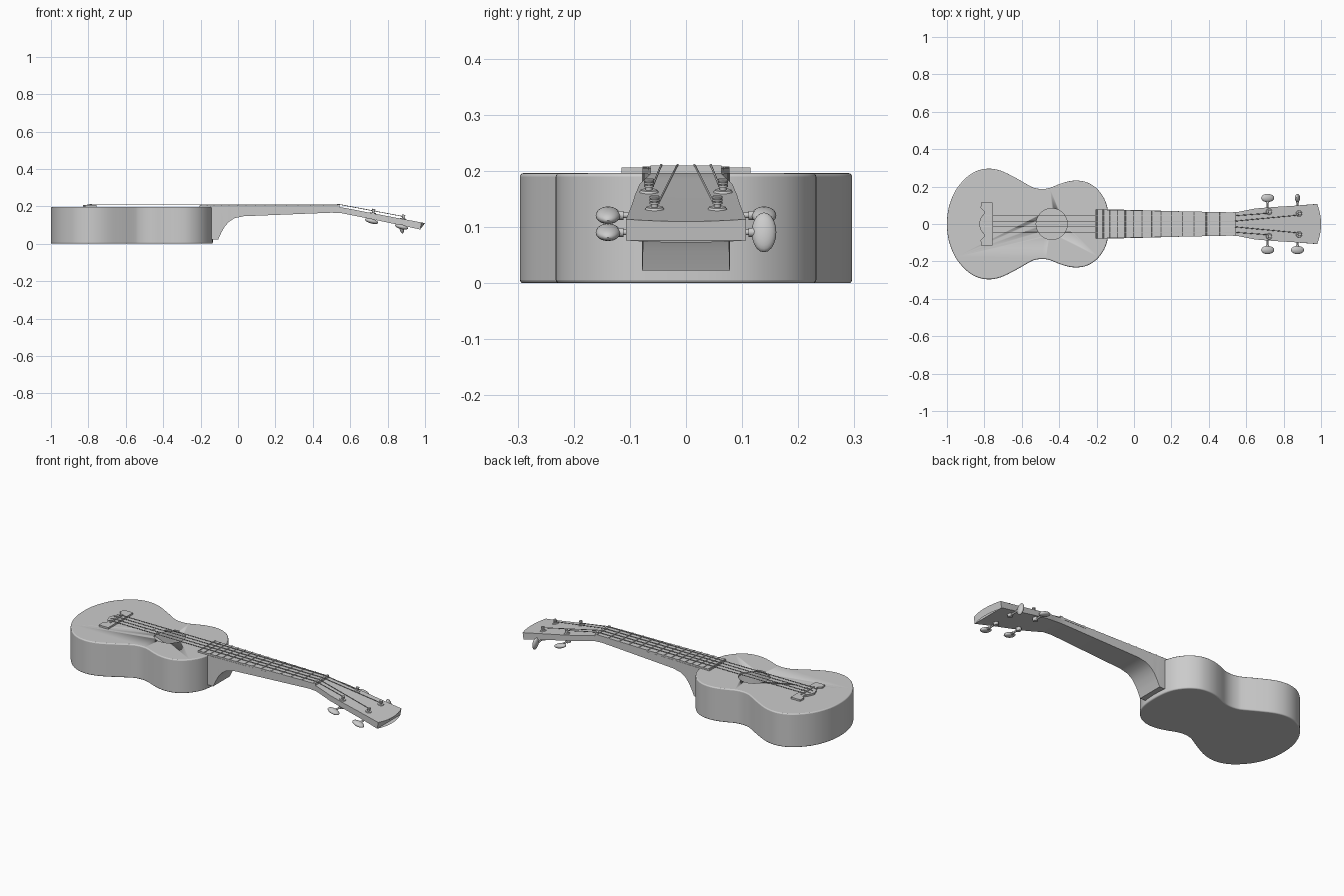
import bpy, bmesh, math
from mathutils import Vector, Matrix

if "Cube" in bpy.data.objects:
    bpy.data.objects.remove(bpy.data.objects["Cube"])


def finish(name, bm, angle=35):
    bmesh.ops.recalc_face_normals(bm, faces=bm.faces)
    me = bpy.data.meshes.new(name)
    bm.to_mesh(me)
    bm.free()
    ob = bpy.data.objects.new(name, me)
    bpy.context.collection.objects.link(ob)
    bpy.ops.object.select_all(action='DESELECT')
    ob.select_set(True)
    bpy.context.view_layer.objects.active = ob
    bpy.ops.object.shade_smooth_by_angle(angle=math.radians(angle))
    return ob


def prism(name, pts, z0, z1):
    bm = bmesh.new()
    lo = [bm.verts.new((x, y, z0)) for x, y in pts]
    hi = [bm.verts.new((x, y, z1)) for x, y in pts]
    bm.faces.new(lo)
    bm.faces.new(hi)
    n = len(pts)
    for i in range(n):
        j = (i + 1) % n
        bm.faces.new((lo[i], lo[j], hi[j], hi[i]))
    return finish(name, bm)


def rod(bm, a, b, r1, r2=None, seg=16):
    a, b = Vector(a), Vector(b)
    d = b - a
    m = Matrix.Translation((a + b) / 2) @ d.to_track_quat('Z', 'Y').to_matrix().to_4x4()
    bmesh.ops.create_cone(bm, cap_ends=True, segments=seg, radius1=r1,
                          radius2=r1 if r2 is None else r2, depth=d.length, matrix=m)


def smooth_loop(pts, sub):
    out, n = [], len(pts)
    for i in range(n):
        a, b, c, d = [Vector(pts[(i + k) % n]) for k in (-1, 0, 1, 2)]
        for s in range(sub):
            t = s / sub
            p = 0.5 * (2 * b + (c - a) * t + (2 * a - 5 * b + 4 * c - d) * t * t
                       + (3 * b - a - 3 * c + d) * t ** 3)
            out.append((p.x, p.y))
    return out


# Hollow figure-eight body with sound hole
half = [(-.99, .09), (-.955, .178), (-.9, .245), (-.845, .282), (-.78, .296), (-.71, .284),
        (-.63, .245), (-.56, .205), (-.53, .192), (-.49, .187), (-.45, .193), (-.4, .213),
        (-.35, .228), (-.3, .232), (-.25, .222), (-.2, .19), (-.16, .137), (-.141, .08)]
outline = smooth_loop([(-1, 0)] + half + [(-.135, 0)] + [(x, -y) for x, y in half[::-1]], 4)
body = prism("body", outline, 0.0, .196)
bev = body.modifiers.new("edge", 'BEVEL')
bev.width, bev.segments, bev.limit_method = .006, 3, 'ANGLE'
bev.angle_limit = math.radians(50)
inner = []
for i, (x, y) in enumerate(outline):
    t = Vector(outline[(i + 1) % len(outline)]) - Vector(outline[i - 1])
    t.normalize()
    inner.append((x + t.y * -.012 if t.y < 0 else x - t.y * .012, y + t.x * .012))
# keep the inset on the inner side whatever the winding
area = sum(a[0] * b[1] - b[0] * a[1] for a, b in zip(outline, outline[1:] + outline[:1]))
sgn = 1 if area > 0 else -1
inner = []
for i, (x, y) in enumerate(outline):
    t = (Vector(outline[(i + 1) % len(outline)]) - Vector(outline[i - 1])).normalized()
    inner.append((x - t.y * .012 * sgn, y + t.x * .012 * sgn))
cavity = prism("cavity_cutter", inner, .012, .184)
hole = prism("sound_hole_cutter", [(-.44 + .083 * math.cos(a * math.tau / 48),
                                    .083 * math.sin(a * math.tau / 48)) for a in range(48)], .1, .25)
for cut in (cavity, hole):
    mod = body.modifiers.new("cut", 'BOOLEAN')
    mod.operation, mod.object, mod.solver = 'DIFFERENCE', cut, 'EXACT'
    cut.hide_render = True
    cut.hide_set(True)

# Neck, heel and tilted headstock: sections of x, half width, top, bottom
sections = [(-.15, .078, .196, .023), (-.106, .078, .196, .023), (-.09, .077, .196, .058),
            (-.072, .077, .196, .09), (-.05, .076, .196, .116), (-.02, .075, .196, .136),
            (.03, .074, .196, .147), (.5, .061, .196, .166), (.55, .063, .195, .164),
            (.6, .073, .186, .154), (.65, .083, .176, .144), (.75, .091, .157, .124),
            (.85, .097, .138, .103), (1.0, .107, .11, .071)]
bm = bmesh.new()
N = 8
rings = []
for k, (x, w, zt, zb) in enumerate(sections):
    last = k == len(sections) - 1
    ring = []
    for top in (True, False):
        for i in range(N + 1):
            u = -1 + 2 * i / N
            u = u if top else -u
            dx = -.02 * u * u - (0 if top else .006) if last else 0
            ring.append(bm.verts.new((x + dx, u * w, (zt if top else zb) - dx * .2)))
    rings.append(ring)
M = 2 * N + 2
for a, b in zip(rings, rings[1:]):
    for i in range(M):
        j = (i + 1) % M
        bm.faces.new((a[i], a[j], b[j], b[i]))
bm.faces.new(rings[0])
bm.faces.new(rings[-1])
finish("neck_and_headstock", bm)

# Fingerboard, nut and frets
NUT, SCALE = .53, 1.315


def board_w(x):
    return .062 + (NUT - x) * .021


prism("fingerboard", [(-.205, -board_w(-.205)), (NUT, -.062), (NUT, .062),
                      (-.205, board_w(-.205))], .194, .205)
prism("nut", [(NUT, -.063), (.543, -.063), (.543, .063), (NUT, .063)], .19, .2095)
bm = bmesh.new()
for n in range(1, 15):
    x = NUT - SCALE * (1 - 2 ** (-n / 12))
    rod(bm, (x, -board_w(x), .205), (x, board_w(x), .205), .003, seg=8)
finish("frets", bm)

# Bridge and saddle
edge = [(-.818, .115), (-.82, .085), (-.803, .07), (-.803, .055), (-.82, .03), (-.83, 0)]
prism("bridge", [(-.757, -.115), (-.757, .115)] + edge
      + [(x, -y) for x, y in edge[-2::-1]], .194, .206)
prism("saddle", [(-.789, -.06), (-.78, -.06), (-.78, .06), (-.789, .06)], .2, .2095)

# Tuners: post, flange, gear shaft and oval button
tilt = Vector((.19, 0, 1)).normalized()


def tuner(name, x, y, upright):
    s = 1 if y > 0 else -1
    top = Vector((x, y, .195 - (x - .55) * .19))
    bm = bmesh.new()
    rod(bm, top - tilt * .045, top + tilt * .022, .006)
    rod(bm, top - tilt * .002, top + tilt * .004, .018, .015)
    for k in range(3):
        c = top + tilt * (.01 + .005 * k)
        rod(bm, c, c + tilt * .0035, .009)
    low = top - tilt * .042
    rod(bm, low + tilt * .01, low - tilt * .008, .014)
    end = Vector((low.x, s * .125, low.z))
    rod(bm, low, end, .005)
    rod(bm, end - Vector((0, s * .014, 0)), end, .008)
    rot = Matrix.Rotation(math.radians(80 if upright else 15), 4, 'Y')
    bmesh.ops.create_uvsphere(bm, u_segments=20, v_segments=12, radius=1,
                              matrix=Matrix.Translation((end.x, s * .139, end.z)) @ rot
                              @ Matrix.Diagonal((.036, .022, .013, 1)))
    finish(name, bm)
    return top + tilt * .014


posts = {}
for side in (1, -1):
    tag = "left" if side > 0 else "right"
    posts[side, 0] = tuner("tuner_low_" + tag, .722, side * .066, False)
    posts[side, 1] = tuner("tuner_high_" + tag, .882, side * .056, side > 0)

# Strings
for side in (1, -1):
    for k, y in enumerate((.044, .015)):
        cu = bpy.data.curves.new("string", 'CURVE')
        cu.dimensions, cu.bevel_depth, cu.bevel_resolution = '3D', .002, 1
        cu.use_fill_caps = True
        p = posts[side, k]
        path = [(-.812, side * y, .206), (-.785, side * y, .211), (.537, side * y, .211),
                (p.x, p.y - side * .008, p.z)]
        sp = cu.splines.new('POLY')
        sp.points.add(len(path) - 1)
        for pt, co in zip(sp.points, path):
            pt.co = (*co, 1)
        ob = bpy.data.objects.new("string", cu)
        bpy.context.collection.objects.link(ob)
